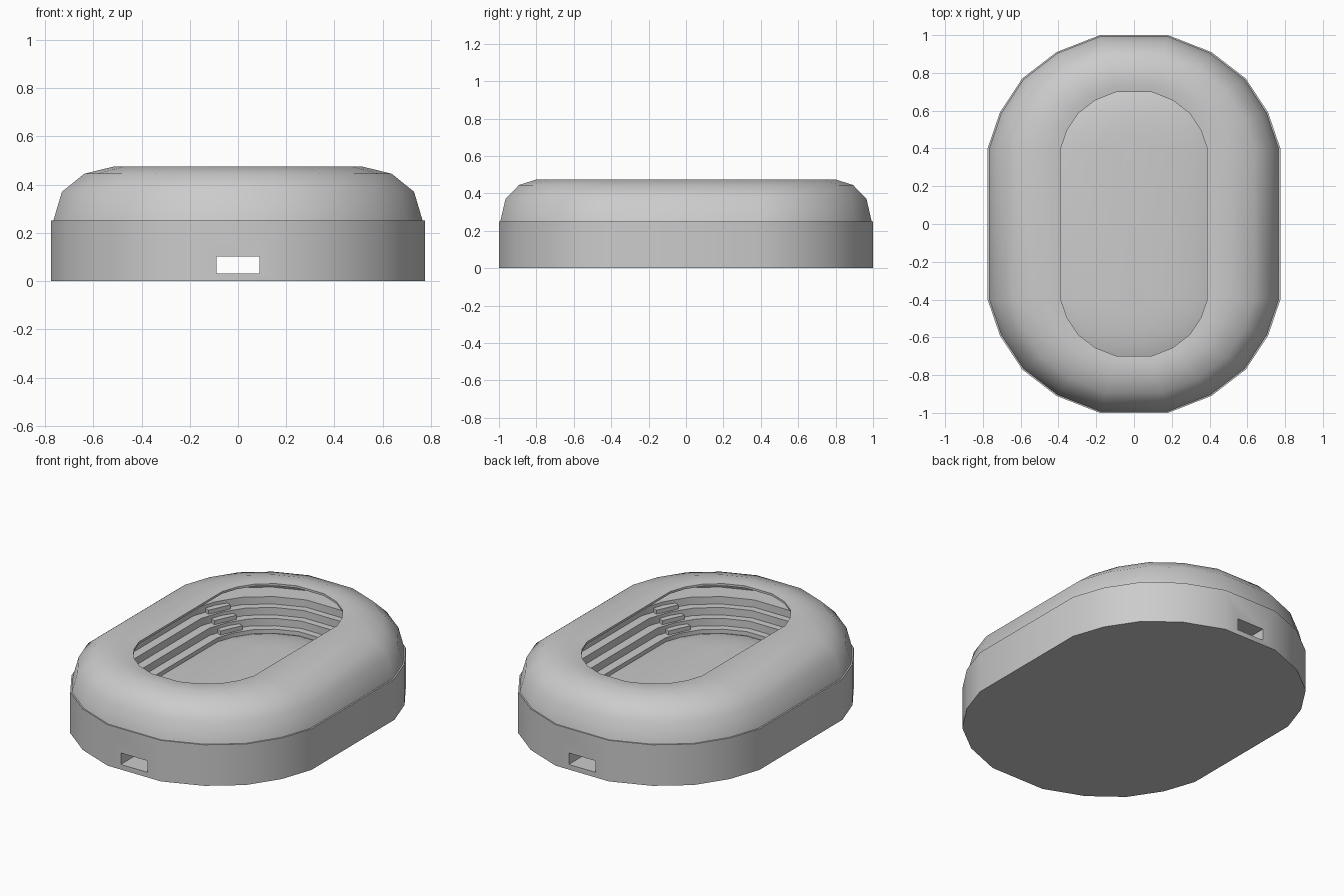
import bpy, bmesh, math
from mathutils import Matrix

if "Cube" in bpy.data.objects:
    bpy.data.objects.remove(bpy.data.objects["Cube"])

# One quarter of the oval outline; the end caps scale about (0, +-0.4)
QUARTER = [(.775, .4), (.71, .59), (.592, .77), (.41, .91), (.18, 1.0)]
CAP = 0.4


def outline(s):
    q = [(x * s, CAP + (y - CAP) * s) for x, y in QUARTER]
    half = q + [(-x, y) for x, y in reversed(q)]
    return half + [(-x, -y) for x, y in half]


def sweep(name, profile, ring=False):
    """Skin a (scale, height) profile around the oval; cap the ends or close as a ring."""
    bm = bmesh.new()
    loops = [[bm.verts.new((x, y, z)) for x, y in outline(s)] for s, z in profile]
    pairs = list(zip(loops, loops[1:]))
    if ring:
        pairs.append((loops[-1], loops[0]))
    for a, b in pairs:
        n = len(a)
        for i in range(n):
            j = (i + 1) % n
            bm.faces.new((a[i], a[j], b[j], b[i]))
    if not ring:
        bm.faces.new(list(reversed(loops[0])))
        bm.faces.new(loops[-1])
    return finish(name, bm)


def finish(name, bm):
    bmesh.ops.recalc_face_normals(bm, faces=bm.faces[:])
    me = bpy.data.meshes.new(name)
    bm.to_mesh(me)
    bm.free()
    ob = bpy.data.objects.new(name, me)
    bpy.context.collection.objects.link(ob)
    return ob


def smooth(ob, angle=40):
    bpy.ops.object.select_all(action='DESELECT')
    ob.select_set(True)
    bpy.context.view_layer.objects.active = ob
    bpy.ops.object.shade_smooth_by_angle(angle=math.radians(angle))


def add_box(bm, size, loc, turn=0):
    m = (Matrix.Translation(loc) @ Matrix.Rotation(turn, 4, 'Z')
         @ Matrix.Diagonal((*size, 1)))
    bmesh.ops.create_cube(bm, size=1, matrix=m)


# Bowl: outer wall, stepped seating and gently domed pitch in one solid
tiers = [(.75, .315), (.68, .27), (.61, .225), (.54, .18)]
profile = [(1, 0), (1, .25), (.97, .25), (.94, .315)]
for i, (s, z) in enumerate(tiers):
    low = tiers[i + 1][1] if i < 3 else .155
    profile += [(s, z), (s, low)]
profile += [(.5, .165), (.4, .182), (.25, .193), (.1, .197)]
bowl = sweep("stadium_bowl", profile)

# Entrance tunnel running through both ends
bm = bmesh.new()
add_box(bm, (.18, 2.4, .07), (0, 0, .066))
cutter = finish("tunnel_cutter", bm)
cutter.hide_render = True
mod = bowl.modifiers.new("tunnel", 'BOOLEAN')
mod.operation = 'DIFFERENCE'
mod.solver = 'EXACT'
mod.object = cutter
bpy.context.view_layer.objects.active = bowl
bpy.ops.object.modifier_apply(modifier=mod.name)
bpy.data.objects.remove(cutter)
smooth(bowl)

# Curved roof shell with the oval opening
roof = sweep("roof", [
    (.988, .25), (.942, .37), (.822, .445), (.663, .475), (.56, .475), (.5, .47),
    (.5, .457), (.66, .457), (.81, .43), (.925, .36), (.97, .25)], ring=True)
smooth(roof)

# Aisle steps on the tiers at the four corners
bm = bmesh.new()
for sx in (-1, 1):
    for sy in (-1, 1):
        for s, z in tiers[:3]:
            r = s - .02
            add_box(bm, (.05, .14, .05),
                    (sx * .71 * r, sy * (CAP + .19 * r), z - .045),
                    sx * sy * math.radians(25))
finish("aisle_steps", bm)
